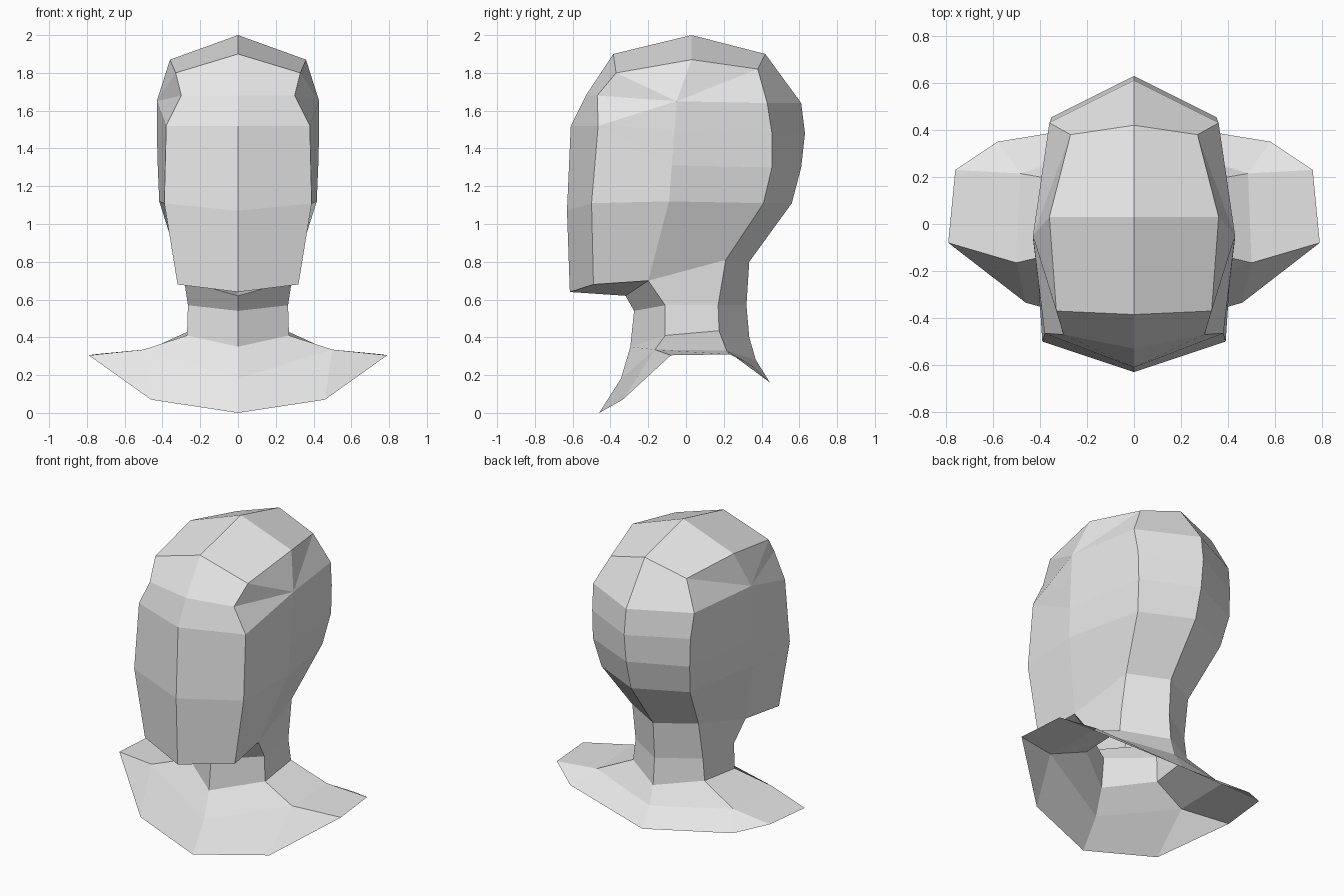
import bpy, bmesh
from mathutils import Vector

cube = bpy.data.objects.get("Cube")
if cube:
    bpy.data.objects.remove(cube, do_unlink=True)

grey = bpy.data.materials.new("plain_grey")
grey.use_nodes = True
grey.diffuse_color = (0.8, 0.8, 0.8, 1)
bsdf = next(n for n in grey.node_tree.nodes if n.type == 'BSDF_PRINCIPLED')
bsdf.inputs["Base Color"].default_value = (0.8, 0.8, 0.8, 1)
bsdf.inputs["Roughness"].default_value = 0.8


def strip(a, b):
    """Quads between two matching profiles."""
    return [(a[i], a[i + 1], b[i + 1], b[i]) for i in range(len(a) - 1)]


def half_shell(name, faces, inside):
    """Flat-shaded half surface facing away from a point, mirrored across x."""
    bm = bmesh.new()
    verts = {}
    for pts in faces:
        for p in pts:
            if p not in verts:
                verts[p] = bm.verts.new(p)
        f = bm.faces.new([verts[p] for p in pts])
        f.normal_update()
        if f.normal.dot(f.calc_center_median() - Vector(inside)) < 0:
            f.normal_flip()
    mesh = bpy.data.meshes.new(name)
    bm.to_mesh(mesh)
    bm.free()
    mesh.materials.append(grey)
    obj = bpy.data.objects.new(name, mesh)
    bpy.context.collection.objects.link(obj)
    mirror = obj.modifiers.new("mirror", 'MIRROR')
    mirror.use_axis[0] = True
    mirror.use_clip = True
    mirror.merge_threshold = 0.0005
    return obj


# Head profiles, from the chin over the crown and down to the nape
centre = [(0, y, z) for y, z in (
    (-.615, .64), (-.63, 1.07), (-.61, 1.52), (-.53, 1.68), (-.385, 1.90), (.03, 2.0),
    (.42, 1.90), (.61, 1.64), (.63, 1.48), (.61, 1.30), (.56, 1.11), (.335, .80))]
edge = [(.32, -.49, .68), (.39, -.50, 1.11), (.38, -.465, 1.52), (.30, -.47, 1.68),
        (.33, -.37, 1.80), (.36, .03, 1.87), (.27, .38, 1.82), (.36, .43, 1.64),
        (.35, .455, 1.48), (.345, .455, 1.30), (.315, .41, 1.11), (.236, .21, .81)]
# Widest line down the side of the head
side = [(.43, -.05, 1.65), (.43, -.06, 1.50), (.425, -.075, 1.31), (.417, -.09, 1.12),
        (.285, -.20, .70)]
throat = (0, -.32, .62)

head = strip(centre, edge)
head += strip(side, edge[7:])                              # rear of the side
head += [(side[0], edge[i], edge[i + 1]) for i in range(2, 7)]   # temple fan
head += [(edge[2], side[0], side[1]), (edge[2], side[1], side[2]),
         (edge[2], side[2], side[3], edge[1]),
         (edge[1], side[3], side[4], edge[0]),
         (centre[0], edge[0], side[4], throat)]            # cheek, jaw, underside
half_shell("head", head, (0, 0, 1.2))

# Neck rings, from throat centre round to nape centre
neck_top = [throat, side[4], edge[11], centre[11]]
neck_mid = [(0, -.275, .54), (.265, -.11, .57), (.24, .17, .57), (0, .32, .57)]
neck_base = [(0, -.295, .35), (.27, -.11, .41), (.255, .175, .435), (0, .335, .40)]
half_shell("neck", strip(neck_top, neck_mid) + strip(neck_mid, neck_base), (0, 0, .55))

# Shoulder cape with an open lower rim
yoke = [(0, -.345, .18), (.50, -.165, .335), (.485, .215, .33), (0, .37, .28)]
rim = [(0, -.46, 0), (.46, -.335, .07), (.79, -.08, .305), (.76, .23, .31),
       (.58, .35, .25), (0, .445, .16)]
cape = strip(neck_base, yoke)
cape += [(yoke[0], yoke[1], rim[1], rim[0]), (yoke[1], rim[2], rim[1]),
         (yoke[1], yoke[2], rim[3], rim[2]), (yoke[2], rim[4], rim[3]),
         (yoke[2], yoke[3], rim[5], rim[4])]
half_shell("shoulders", cape, (0, 0, -.5))
